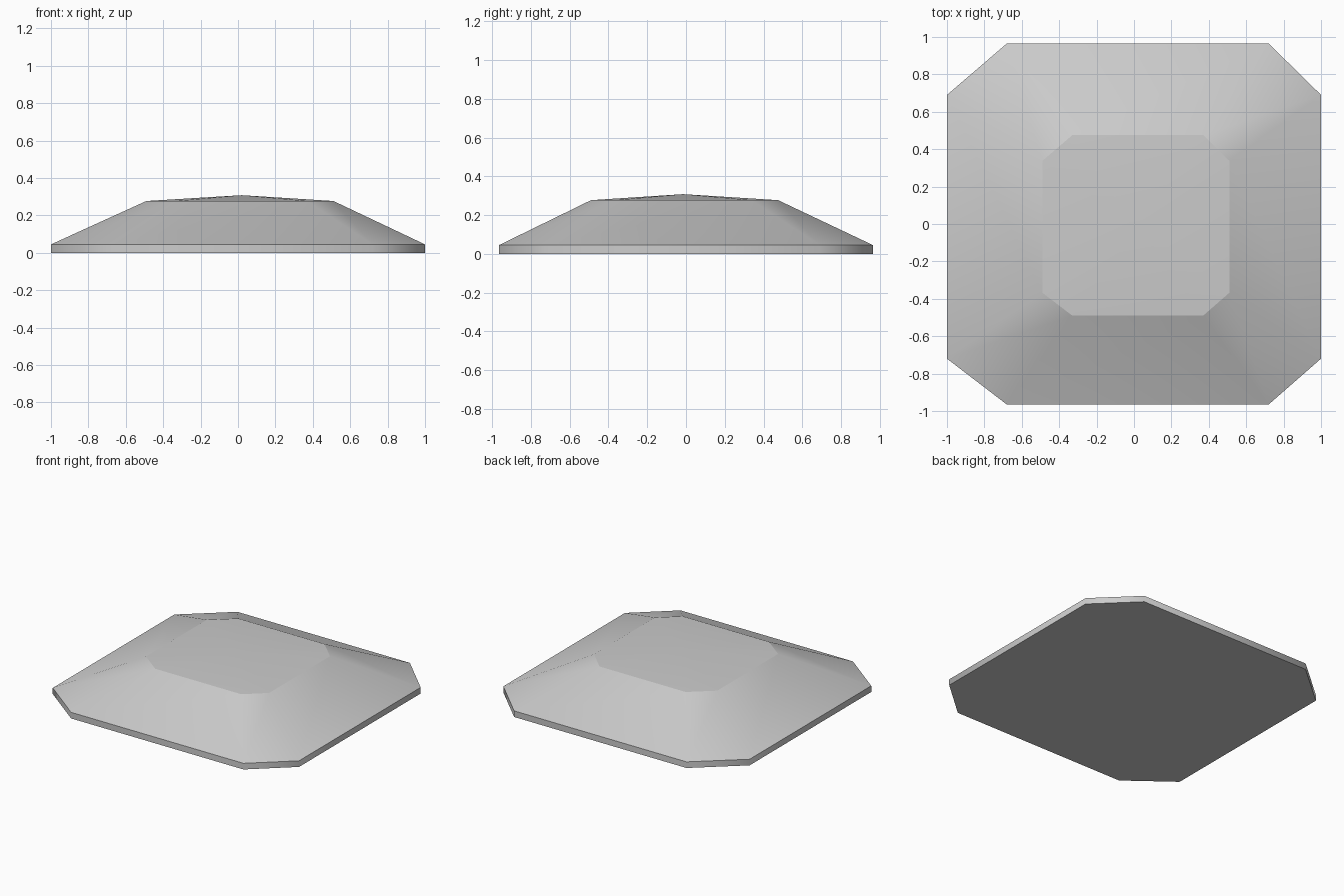
import bpy
import bmesh

cube = bpy.data.objects.get("Cube")
if cube:
    bpy.data.objects.remove(cube, do_unlink=True)

# Plain grey for the whole roof
grey = bpy.data.materials.new("light grey")
grey.use_nodes = True
color = (0.6, 0.6, 0.6, 1)
grey.diffuse_color = color
grey.node_tree.nodes["Principled BSDF"].inputs["Base Color"].default_value = color

# Chamfered-square outline, slightly off-centre corners
OUTLINE = [(-0.68, -0.965), (0.72, -0.965), (1, -0.72), (1, 0.69),
           (0.72, 0.965), (-0.68, 0.965), (-1, 0.69), (-1, -0.72)]
PEAK = (0.02, -0.015, 0.308)

bm = bmesh.new()


def ring(scale, z):
    """Outline scaled towards the peak's axis, at height z."""
    return [bm.verts.new((PEAK[0] + (x - PEAK[0]) * scale,
                          PEAK[1] + (y - PEAK[1]) * scale, z))
            for x, y in OUTLINE]


# Rim, sloping sides and shallow cap
rings = [ring(1, 0), ring(1, 0.045), ring(0.5, 0.277)]
peak = bm.verts.new(PEAK)
count = len(OUTLINE)
bm.faces.new(reversed(rings[0]))
for i in range(count):
    j = (i + 1) % count
    for low, high in zip(rings, rings[1:]):
        bm.faces.new((low[i], low[j], high[j], high[i]))
    bm.faces.new((rings[-1][i], rings[-1][j], peak))

# Smooth around the corners, sharp between the bands
for face in bm.faces:
    face.smooth = True
for edge in bm.edges:
    a, b = edge.verts
    edge.smooth = abs(a.co.z - b.co.z) > 0.001

mesh = bpy.data.meshes.new("roof")
bm.to_mesh(mesh)
bm.free()
mesh.materials.append(grey)
roof = bpy.data.objects.new("roof", mesh)
bpy.context.collection.objects.link(roof)
